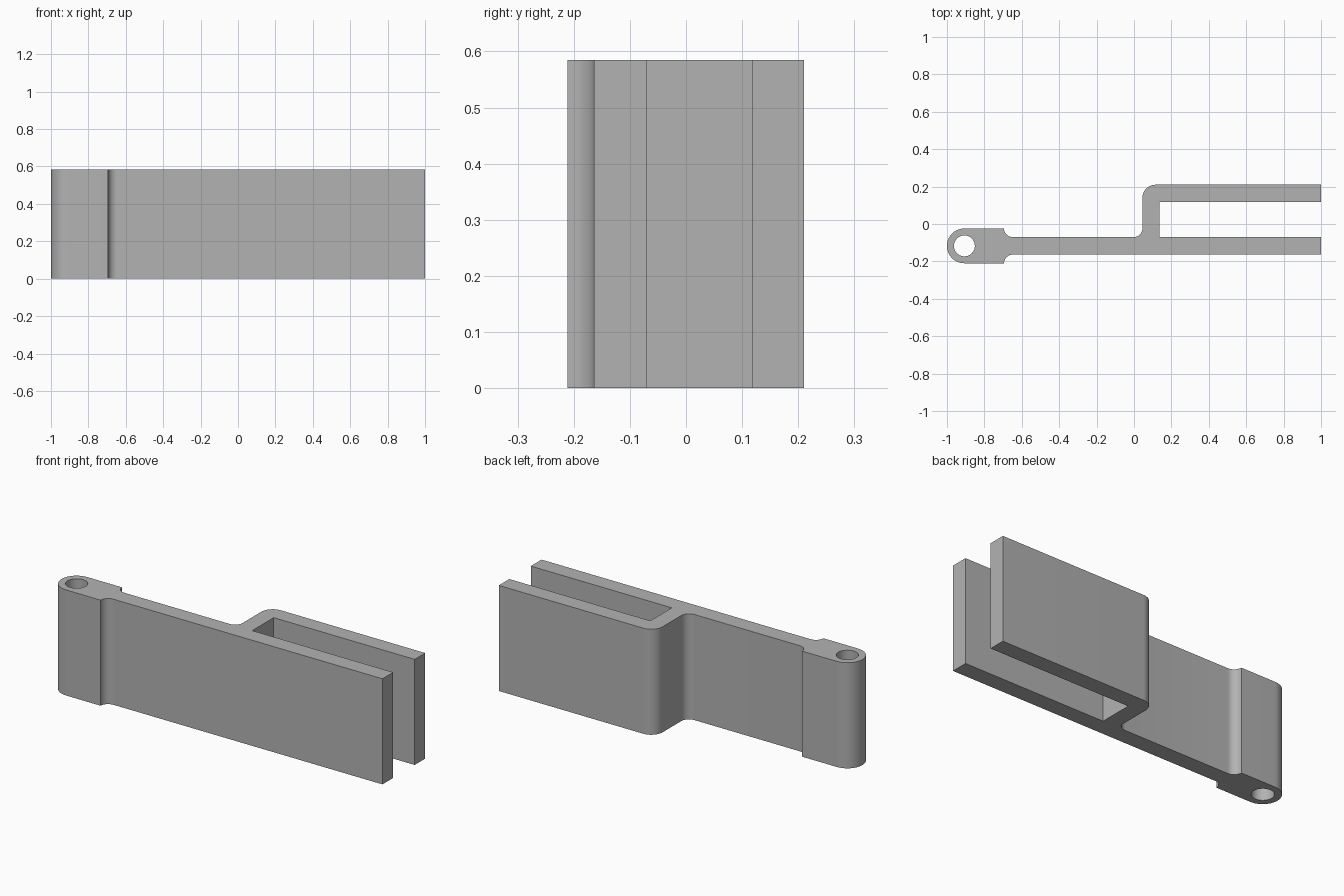
import bpy, bmesh
from math import cos, sin, radians, pi

cube = bpy.data.objects.get("Cube")
if cube:
    bpy.data.objects.remove(cube, do_unlink=True)

HEIGHT = 0.585
HINGE = (-0.907, -0.117)   # pivot centre
HEAD_R, HOLE_R = 0.093, 0.056
ARM_LO, ARM_HI = -0.164, -0.07
TOP_LO, TOP_HI = 0.118, 0.21
WALL_L, WALL_R = 0.045, 0.136
HEAD_END, NECK_R = -0.695, 0.047
INNER_R, OUTER_R = 0.047, 0.07


def arc(cx, cy, r, start, end, steps=12):
    """Points along an arc, angles in degrees."""
    angles = [radians(start + (end - start) * i / steps) for i in range(steps + 1)]
    return [(cx + r * cos(a), cy + r * sin(a)) for a in angles]


neck_x = HEAD_END + NECK_R
outline = (
    # main arm and the slot beside it
    [(1, ARM_LO), (1, ARM_HI), (WALL_R, ARM_HI), (WALL_R, TOP_LO), (1, TOP_LO), (1, TOP_HI)]
    # rounded step up to the second arm
    + arc(WALL_L + OUTER_R, TOP_HI - OUTER_R, OUTER_R, 90, 180)
    + arc(WALL_L - INNER_R, ARM_HI + INNER_R, INNER_R, 0, -90)
    # neck and rounded pivot head
    + arc(neck_x, ARM_HI + NECK_R, NECK_R, 270, 180)
    + [(HEAD_END, HINGE[1] + HEAD_R)]
    + arc(*HINGE, HEAD_R, 90, 270, 32)
    + [(HEAD_END, HINGE[1] - HEAD_R)]
    + arc(neck_x, ARM_LO - NECK_R, NECK_R, 180, 90)
)
hole = [(HINGE[0] + HOLE_R * cos(2 * pi * i / 40), HINGE[1] + HOLE_R * sin(2 * pi * i / 40))
        for i in range(40)]

# Fill the outline around the pin hole, then extrude it upward
bm = bmesh.new()
edges = []
for loop in (outline, hole):
    verts = [bm.verts.new((x, y, 0)) for x, y in loop]
    edges += [bm.edges.new((a, b)) for a, b in zip(verts, verts[1:] + verts[:1])]
bmesh.ops.remove_doubles(bm, verts=bm.verts[:], dist=0.0005)
bmesh.ops.triangle_fill(bm, edges=bm.edges[:], use_beauty=True)
raised = bmesh.ops.extrude_face_region(bm, geom=bm.faces[:], use_keep_orig=True)["geom"]
bmesh.ops.translate(bm, vec=(0, 0, HEIGHT),
                    verts=[v for v in raised if isinstance(v, bmesh.types.BMVert)])
bmesh.ops.recalc_face_normals(bm, faces=bm.faces[:])
mesh = bpy.data.meshes.new("hinged_clip")
bm.to_mesh(mesh)
bm.free()

# One plain grey
grey = bpy.data.materials.new("plain_grey")
grey.use_nodes = True
grey.diffuse_color = (0.45, 0.45, 0.45, 1)
grey.node_tree.nodes["Principled BSDF"].inputs["Base Color"].default_value = (0.45, 0.45, 0.45, 1)
mesh.materials.append(grey)

clip = bpy.data.objects.new("hinged_clip", mesh)
bpy.context.collection.objects.link(clip)
bpy.ops.object.select_all(action='DESELECT')
clip.select_set(True)
bpy.context.view_layer.objects.active = clip
bpy.ops.object.shade_smooth_by_angle(angle=radians(30))
